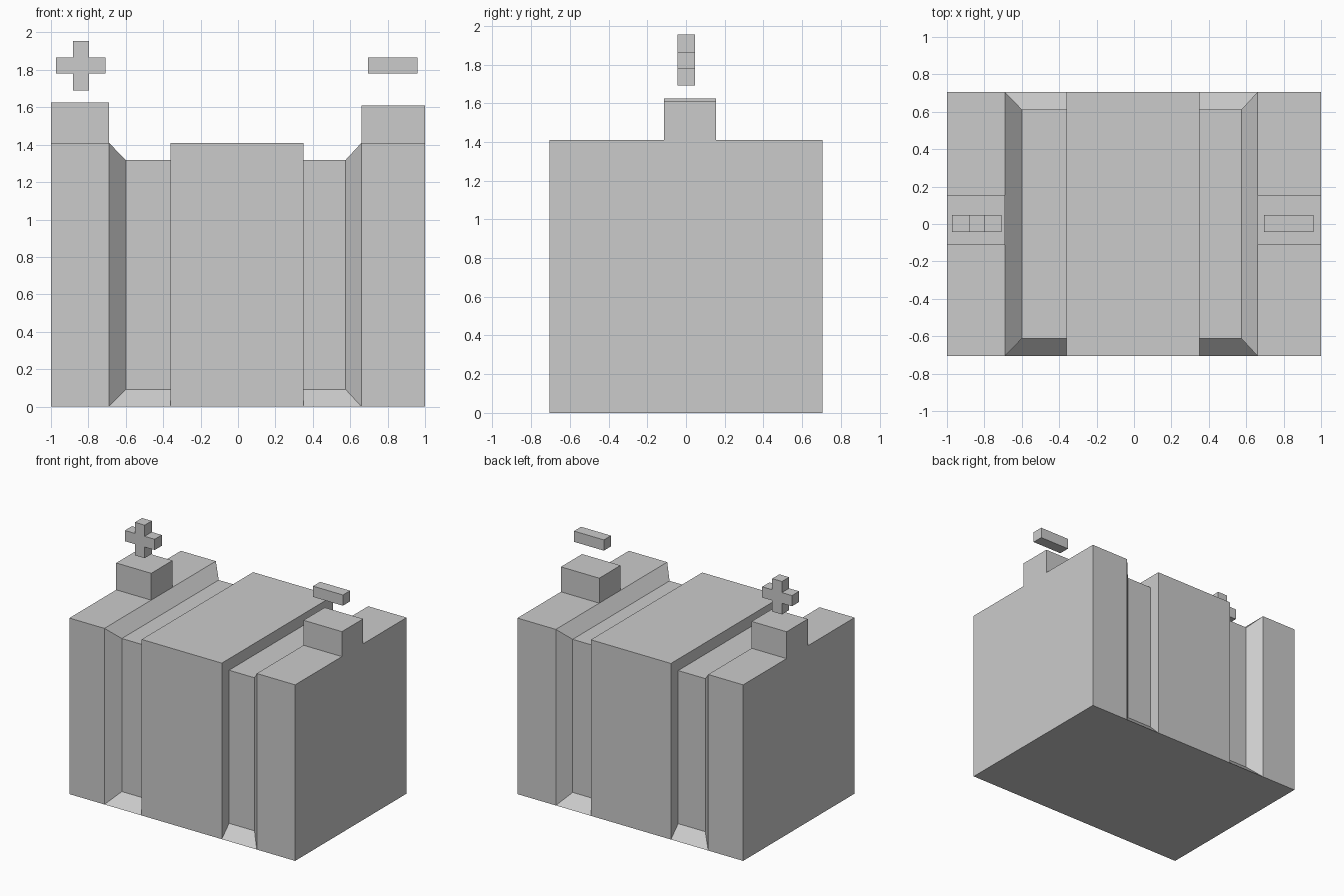
import bpy, bmesh, math

if "Cube" in bpy.data.objects:
    bpy.data.objects.remove(bpy.data.objects["Cube"])

HALF_Y, TOP, DEPTH = 0.705, 1.41, 0.092


def finish(bm, name):
    bmesh.ops.remove_doubles(bm, verts=bm.verts[:], dist=1e-5)
    bmesh.ops.dissolve_limit(bm, angle_limit=math.radians(1), verts=bm.verts[:], edges=bm.edges[:])
    bmesh.ops.recalc_face_normals(bm, faces=bm.faces[:])
    mesh = bpy.data.meshes.new(name)
    bm.to_mesh(mesh)
    bm.free()
    obj = bpy.data.objects.new(name, mesh)
    bpy.context.collection.objects.link(obj)
    return obj


def loft(name, rings):
    """Skin matching closed rings of points and cap both ends."""
    bm = bmesh.new()
    loops = [[bm.verts.new(p) for p in ring] for ring in rings]
    n = len(loops[0])
    for a, b in zip(loops, loops[1:]):
        for i in range(n):
            j = (i + 1) % n
            bm.faces.new((a[i], a[j], b[j], b[i]))
    bm.faces.new(loops[0])
    bm.faces.new(loops[-1])
    return finish(bm, name)


def extrude_y(name, profile, y0, y1):
    return loft(name, [[(x, y, z) for x, z in profile] for y in (y0, y1)])


def rect(x0, x1, z0, z1):
    return [(x0, z0), (x1, z0), (x1, z1), (x0, z1)]


def section(x, d):
    """Body cross-section inset by d, with ramps running out to the base."""
    side = [(HALF_Y, 0), (HALF_Y - d, d), (HALF_Y - d, TOP - d)]
    return [(x, y, z) for y, z in side] + [(x, -y, z) for y, z in reversed(side)]


# Case with two wrap-around grooves, each sloped on its outer wall
stations = [(-1, 0), (-0.69, 0), (-0.60, DEPTH), (-0.36, DEPTH), (-0.36, 0),
            (0.35, 0), (0.35, DEPTH), (0.575, DEPTH), (0.66, 0), (1, 0)]
loft("battery_case", [section(x, d) for x, d in stations])

# Terminal posts
extrude_y("positive_terminal", rect(-1, -0.69, TOP, 1.625), -0.113, 0.155)
extrude_y("negative_terminal", rect(0.66, 1, TOP, 1.61), -0.113, 0.155)

# Floating plus marker
cx, cz, arm, w = -0.84, 1.823, 0.132, 0.043
corner = [(arm, -w), (arm, w), (w, w)]
plus = []
for k in range(4):
    c, s = [(1, 0), (0, 1), (-1, 0), (0, -1)][k]
    plus += [(cx + c * x - s * z, cz + s * x + c * z) for x, z in corner]
extrude_y("plus_marker", plus, -0.043, 0.047)

# Floating minus marker
extrude_y("minus_marker", rect(0.695, 0.96, cz - w, cz + w), -0.043, 0.047)
